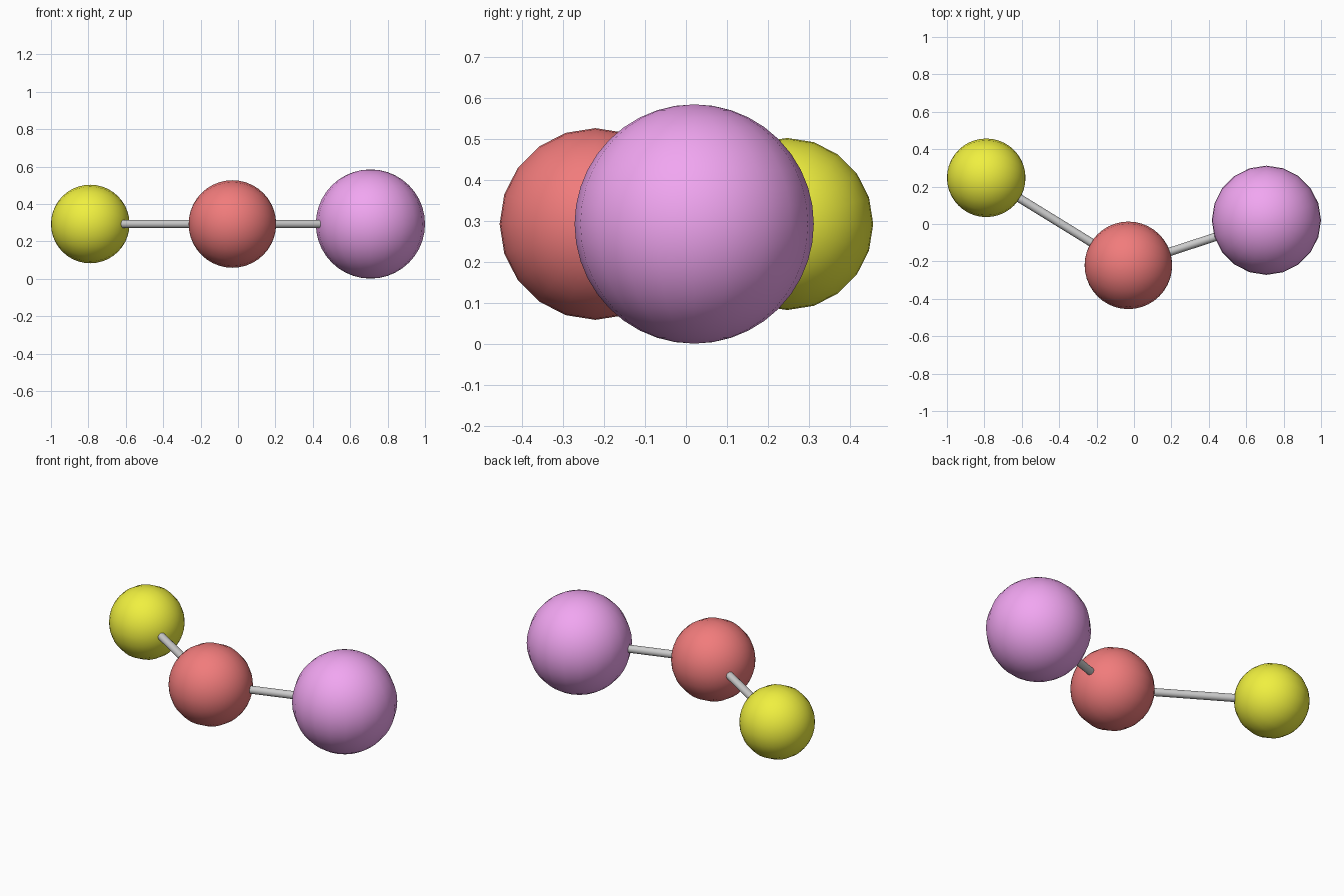
import bpy
from math import pi
from mathutils import Vector

if "Cube" in bpy.data.objects:
    bpy.data.objects.remove(bpy.data.objects["Cube"])


def paint(obj, name, rgb):
    mat = bpy.data.materials.new(name)
    mat.diffuse_color = (*rgb, 1)
    mat.use_nodes = True
    mat.node_tree.nodes["Principled BSDF"].inputs["Base Color"].default_value = mat.diffuse_color
    obj.data.materials.append(mat)


def ball(name, centre, radius, rgb, rotation=(0, 0, 0)):
    bpy.ops.mesh.primitive_uv_sphere_add(segments=20, ring_count=20, radius=radius,
                                         location=centre, rotation=rotation)
    obj = bpy.context.object
    obj.name = name
    bpy.ops.object.shade_smooth()
    paint(obj, name + "_paint", rgb)


def rod(name, a, b, radius=0.0225):
    a, b = Vector(a), Vector(b)
    bpy.ops.mesh.primitive_cylinder_add(vertices=20, radius=radius, depth=(b - a).length,
                                        location=(a + b) / 2)
    obj = bpy.context.object
    obj.name = name
    obj.rotation_euler = (b - a).to_track_quat('Z', 'Y').to_euler()
    bpy.ops.object.shade_smooth_by_angle(angle=pi / 6)


# Ball centres
Z = 0.293
LEFT = (-0.79, 0.247, Z)
MIDDLE = (-0.03, -0.221, Z)
RIGHT = (0.708, 0.02, Z)

# Three balls; the smaller two have their poles along x
ball("yellow_ball", LEFT, 0.21, (0.87, 0.87, 0.05), (0, pi / 2, 0))
ball("red_ball", MIDDLE, 0.234, (0.88, 0.2, 0.2), (0, pi / 2, 0))
ball("purple_ball", RIGHT, 0.292, (0.88, 0.38, 0.88))

# Connecting rods, running centre to centre
rod("left_rod", LEFT, MIDDLE)
rod("right_rod", MIDDLE, RIGHT)
